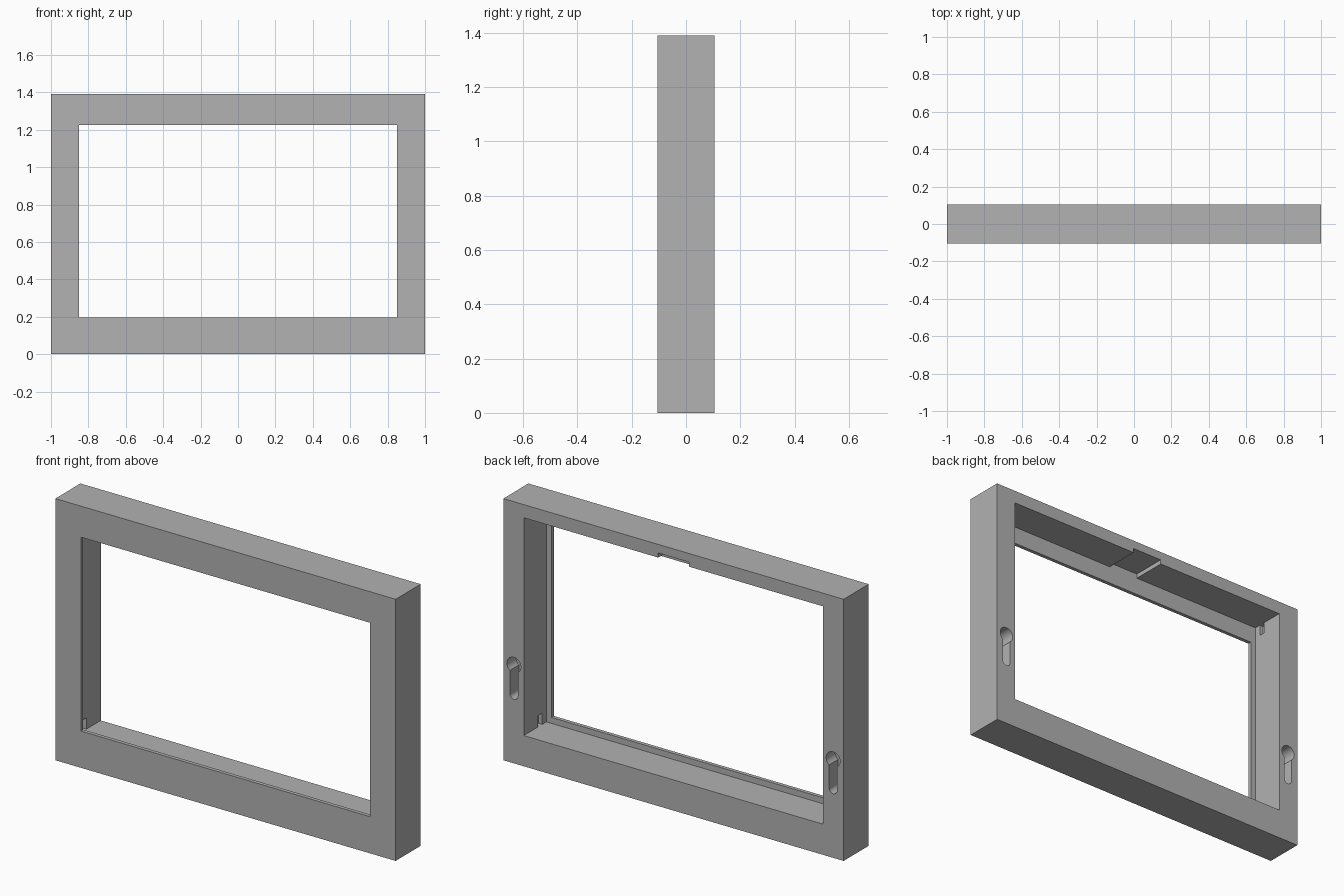
import bpy, bmesh
from math import sin, cos, pi, asin

cube = bpy.data.objects.get("Cube")
if cube:
    bpy.data.objects.remove(cube, do_unlink=True)

# Single flat grey
grey = bpy.data.materials.new("plain_grey")
grey.use_nodes = True
colour = (0.445, 0.445, 0.445, 1)
grey.diffuse_color = colour
grey.node_tree.nodes["Principled BSDF"].inputs["Base Color"].default_value = colour


def prism(name, outline, y0, y1):
    """Extrude an x/z outline along y."""
    bm = bmesh.new()
    face = bm.faces.new([bm.verts.new((x, y0, z)) for x, z in outline])
    new = bmesh.ops.extrude_face_region(bm, geom=[face])["geom"]
    verts = [g for g in new if isinstance(g, bmesh.types.BMVert)]
    bmesh.ops.translate(bm, verts=verts, vec=(0, y1 - y0, 0))
    bmesh.ops.recalc_face_normals(bm, faces=bm.faces)
    mesh = bpy.data.meshes.new(name)
    bm.to_mesh(mesh)
    bm.free()
    mesh.materials.append(grey)
    obj = bpy.data.objects.new(name, mesh)
    bpy.context.collection.objects.link(obj)
    return obj


def rect(x0, x1, z0, z1):
    return [(x0, z0), (x1, z0), (x1, z1), (x0, z1)]


def arc(cx, cz, r, start, end, steps):
    angles = [start + (end - start) * i / steps for i in range(steps + 1)]
    return [(cx + r * cos(a), cz + r * sin(a)) for a in angles]


def cut(target, cutter):
    cutter.hide_render = True
    mod = target.modifiers.new("cut", "BOOLEAN")
    mod.operation = "DIFFERENCE"
    mod.solver = "EXACT"
    mod.object = cutter
    bpy.context.view_layer.objects.active = target
    bpy.ops.object.modifier_apply(modifier=mod.name)
    bpy.data.objects.remove(cutter, do_unlink=True)


FRONT, BACK, LIP = -0.105, 0.105, -0.085
INNER_X, FLOOR, CEILING = 0.88, 0.163, 1.32

# Frame body
frame = prism("picture_frame", rect(-1, 1, 0, 1.39), FRONT, BACK)

# Front window, and the wider rebate behind its thin lip
cut(frame, prism("window_cutter", rect(-0.85, 0.85, 0.195, 1.225), -0.2, 0.2))
cut(frame, prism("rebate_cutter", rect(-INNER_X, INNER_X, FLOOR, CEILING), LIP, 0.2))

# Finger notch in the middle of the top rail
cut(frame, prism("notch_cutter", rect(-0.09, 0.09, 1.29, 1.344), LIP, 0.2))

for side in (-1, 1):
    # Small corner pockets in the side walls
    for z0, z1 in ((FLOOR, FLOOR + 0.06), (CEILING - 0.06, CEILING)):
        xs = sorted((side * 0.86, side * 0.903))
        cut(frame, prism("pocket_cutter", rect(*xs, z0, z1), -0.05, -0.015))

    # Keyhole hanging slots in the back: round head above a round-ended slot
    cx, head_z, slot_z, head_r, slot_r = side * 0.938, 0.522, 0.363, 0.041, 0.023
    neck = asin(slot_r / head_r)
    outline = arc(cx, head_z, head_r, -pi / 2 + neck, 1.5 * pi - neck, 28)
    outline += arc(cx, slot_z, slot_r, pi, 2 * pi, 14)
    cut(frame, prism("keyhole_cutter", outline, 0.03, 0.2))

# Smooth the keyhole walls while keeping every corner sharp
bpy.ops.object.select_all(action="DESELECT")
frame.select_set(True)
bpy.context.view_layer.objects.active = frame
bpy.ops.object.shade_smooth_by_angle(angle=0.5)
